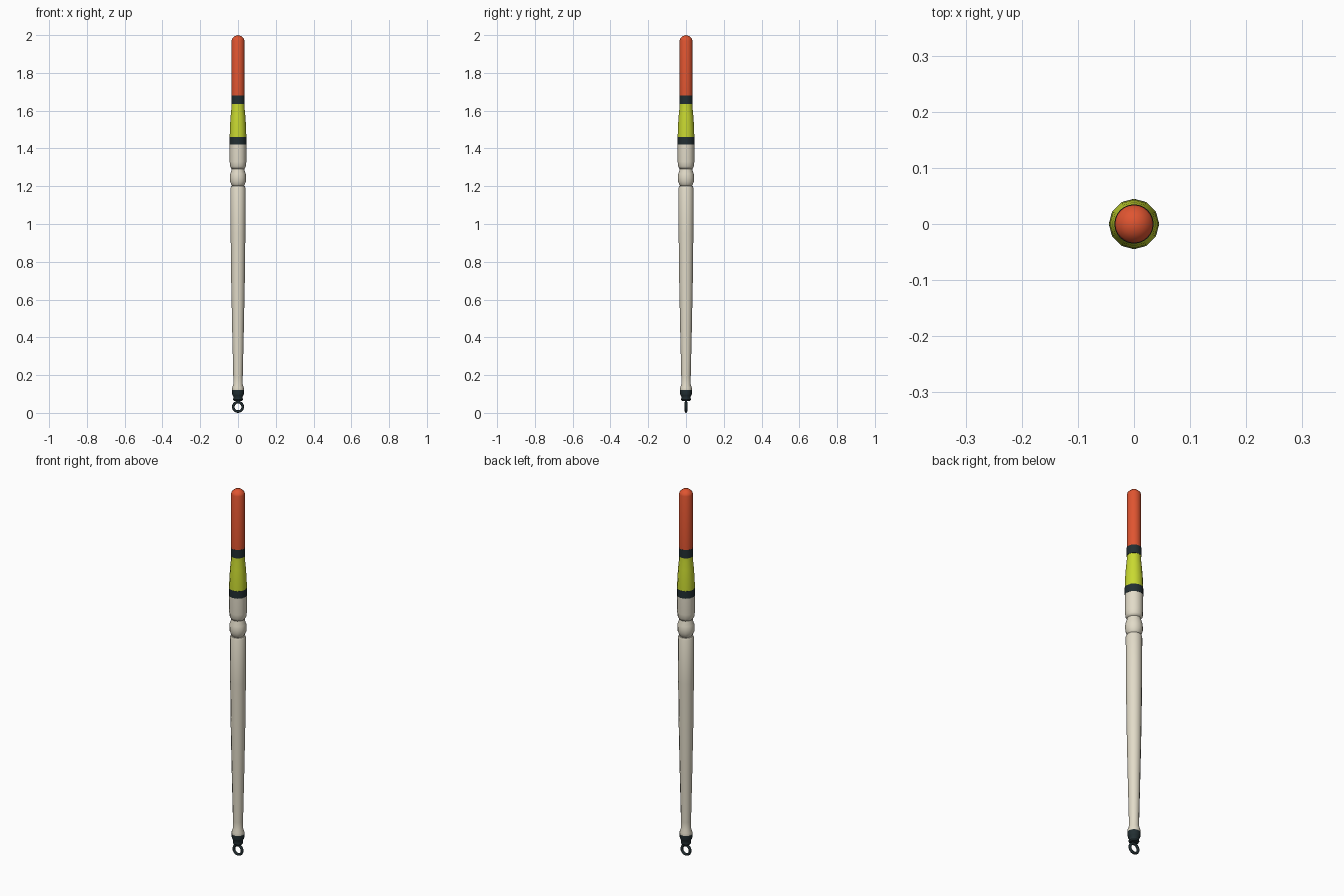
import bpy, bmesh, math

if "Cube" in bpy.data.objects:
    bpy.data.objects.remove(bpy.data.objects["Cube"])


def material(name, color):
    m = bpy.data.materials.new(name)
    m.diffuse_color = (*color, 1)
    m.use_nodes = True
    m.node_tree.nodes["Principled BSDF"].inputs["Base Color"].default_value = m.diffuse_color
    return m


orange = material("orange", (0.74, 0.09, 0.03))
lime = material("lime", (0.58, 0.69, 0.03))
cream = material("cream", (0.76, 0.71, 0.58))
black = material("blue_black", (0.016, 0.028, 0.032))


def lathe(name, profile, mat, sides=12, angle=40):
    """Revolve (radius, z) points around the z axis and close both ends."""
    bm = bmesh.new()
    rings = []
    for r, z in profile:
        if r == 0:
            rings.append([bm.verts.new((0, 0, z))] * sides)
        else:
            rings.append([bm.verts.new((r * math.cos(2 * math.pi * i / sides),
                                        r * math.sin(2 * math.pi * i / sides), z))
                          for i in range(sides)])
    for a, b in zip(rings, rings[1:]):
        for i in range(sides):
            j = (i + 1) % sides
            quad = list(dict.fromkeys((a[i], a[j], b[j], b[i])))
            bm.faces.new(quad)
    for ring, (r, z) in ((rings[0], profile[0]), (rings[-1], profile[-1])):
        if r > 0:
            bm.faces.new(ring)
    bmesh.ops.recalc_face_normals(bm, faces=bm.faces)
    mesh = bpy.data.meshes.new(name)
    bm.to_mesh(mesh)
    bm.free()
    mesh.materials.append(mat)
    ob = bpy.data.objects.new(name, mesh)
    bpy.context.collection.objects.link(ob)
    smooth(ob, angle)
    return ob


def smooth(ob, angle):
    bpy.ops.object.select_all(action='DESELECT')
    ob.select_set(True)
    bpy.context.view_layer.objects.active = ob
    bpy.ops.object.shade_smooth_by_angle(angle=math.radians(angle))


# Painted sight tip with its domed end
lathe("sight_tip", [(0.034, 1.68), (0.034, 1.972), (0.031, 1.982),
                    (0.018, 1.994), (0, 2.0)], orange, 24)
lathe("upper_band", [(0.035, 1.635), (0.035, 1.68)], black, 24)

# Flared lime section and lower band
lathe("lime_section", [(0.044, 1.46), (0.043, 1.51), (0.039, 1.57),
                       (0.035, 1.61), (0.034, 1.635)], lime)
lathe("lower_band", [(0.045, 1.42), (0.045, 1.46)], black)

# Shoulder, turned bead and long tapered stem
lathe("shoulder", [(0.034, 1.292), (0.042, 1.305), (0.044, 1.33), (0.044, 1.42)], cream, angle=60)
lathe("bead", [(0.03, 1.2), (0.036, 1.21), (0.042, 1.225), (0.043, 1.245),
               (0.041, 1.265), (0.034, 1.285), (0.033, 1.295)], cream, angle=60)
lathe("stem", [(0.031, 0.12), (0.031, 0.133), (0.025, 0.15), (0.025, 0.19),
               (0.031, 0.45), (0.036, 0.7), (0.039, 0.95), (0.04, 1.19),
               (0.036, 1.2)], cream, angle=60)

# Base collar
lathe("base_collar", [(0.022, 0.064), (0.026, 0.07), (0.024, 0.085), (0.029, 0.093),
                      (0.031, 0.1), (0.031, 0.121)], black)

# Line eye, standing in the xz plane
bpy.ops.mesh.primitive_torus_add(major_radius=0.025, minor_radius=0.007,
                                 major_segments=24, minor_segments=8,
                                 location=(0, 0, 0.035 - 0.003),
                                 rotation=(math.pi / 2, 0, 0))
eye = bpy.context.object
eye.name = "line_eye"
eye.data.materials.append(black)
smooth(eye, 60)
